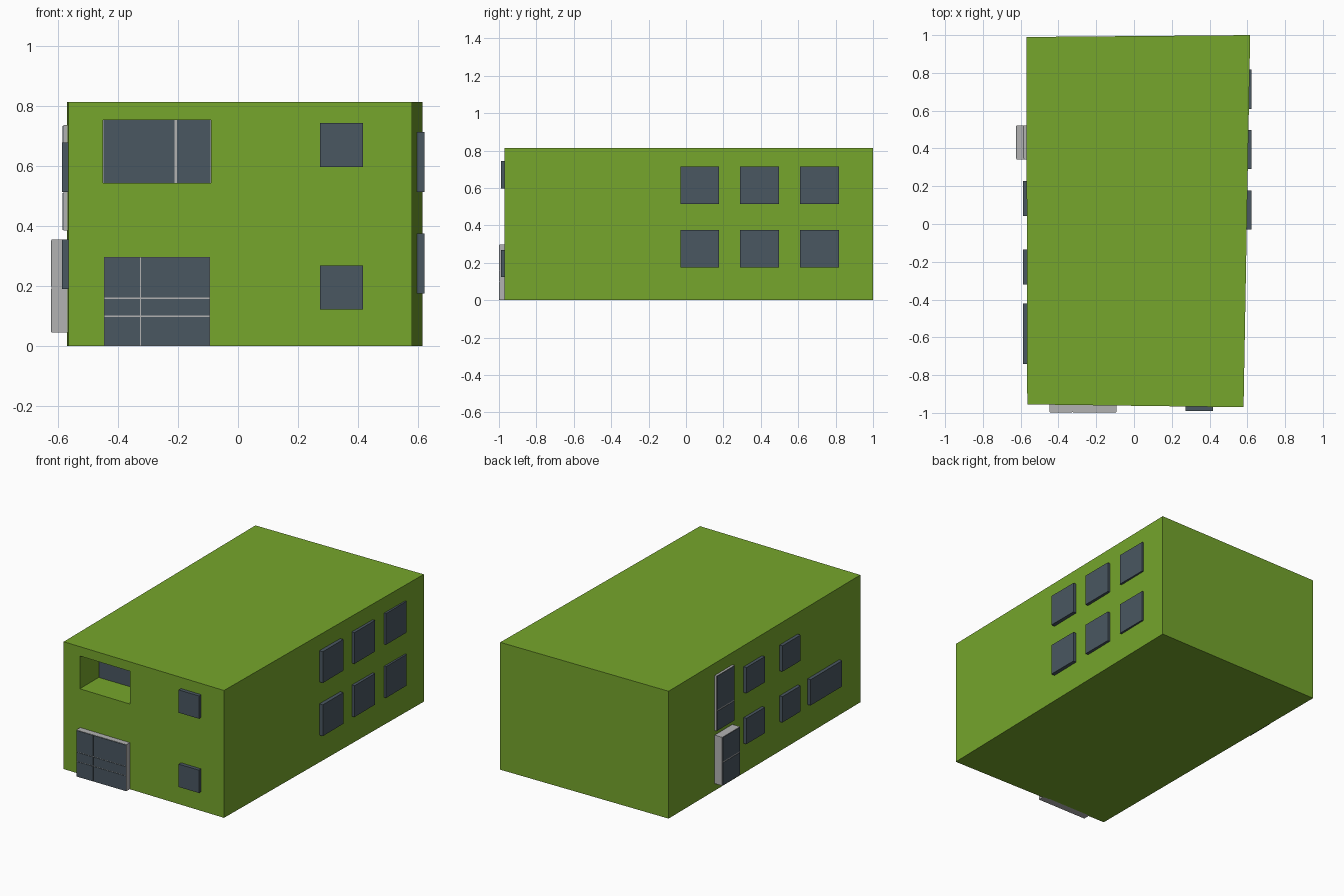
import bpy, bmesh

if "Cube" in bpy.data.objects:
    bpy.data.objects.remove(bpy.data.objects["Cube"])


def material(name, color):
    m = bpy.data.materials.new(name)
    m.diffuse_color = (*color, 1)
    m.use_nodes = True
    m.node_tree.nodes["Principled BSDF"].inputs["Base Color"].default_value = m.diffuse_color
    return m


GREEN = material("green_wall", (0.18, 0.38, 0.025))
GLASS = material("dark_glass", (0.068, 0.095, 0.12))
GREY = material("grey_frame", (0.45, 0.45, 0.45))


def prism(name, footprint, z0, z1, mat):
    """Extrude a counter-clockwise footprint from z0 to z1."""
    bm = bmesh.new()
    low = [bm.verts.new((x, y, z0)) for x, y in footprint]
    top = [bm.verts.new((x, y, z1)) for x, y in footprint]
    bm.faces.new(low[::-1])
    bm.faces.new(top)
    n = len(low)
    for i in range(n):
        j = (i + 1) % n
        bm.faces.new((low[i], low[j], top[j], top[i]))
    me = bpy.data.meshes.new(name)
    bm.to_mesh(me)
    bm.free()
    me.materials.append(mat)
    ob = bpy.data.objects.new(name, me)
    bpy.context.collection.objects.link(ob)
    return ob


def box(name, xs, ys, zs, mat=GLASS):
    (x0, x1), (y0, y1) = xs, ys
    return prism(name, [(x0, y0), (x1, y0), (x1, y1), (x0, y1)], *zs, mat)


def cells(edges, gap):
    """Split an edge list into intervals separated by a frame gap."""
    last = len(edges) - 2
    return [(a + (gap / 2 if i else 0.002), b - (gap / 2 if i < last else 0.002))
            for i, (a, b) in enumerate(zip(edges, edges[1:]))]


# Slightly skewed building block with a recessed balcony
body = prism("building_body", [(-0.565, -0.955), (0.58, -0.97), (0.615, 1.0), (-0.57, 0.99)],
             0, 0.815, GREEN)
BX, BZ, BACK = (-0.45, -0.09), (0.545, 0.755), -0.76
cutter = box("balcony_cutter", BX, (-1.1, BACK), BZ, GREEN)
cutter.hide_render = True
mod = body.modifiers.new("balcony", "BOOLEAN")
mod.operation, mod.solver, mod.object = "DIFFERENCE", "EXACT", cutter
bpy.context.view_layer.objects.active = body
bpy.ops.object.modifier_apply(modifier=mod.name)
bpy.data.objects.remove(cutter)

# Balcony glazing on the recess back wall
box("balcony_frame", BX, (BACK - 0.004, BACK + 0.01), BZ, GREY)
for c in cells([BX[0], -0.208, BX[1]], 0.008):
    box("balcony_pane", c, (BACK - 0.006, BACK), BZ)

# Front entrance
box("entrance_frame", (-0.447, -0.093), (-0.996, -0.95), (0, 0.298), GREY)
for cx in cells([-0.447, -0.325, -0.093], 0.004):
    for cz in cells([0, 0.1, 0.16, 0.298], 0.004):
        box("entrance_pane", cx, (-0.999, -0.99), cz)

# Front windows
for z in (0.123, 0.598):
    box("front_window", (0.273, 0.417), (-0.99, -0.955), (z, z + 0.146))

# Right windows
for y in (-0.03, 0.29, 0.61):
    for z in (0.175, 0.515):
        box("right_window", (0.592, 0.622), (y, y + 0.207), (z, z + 0.2))

# Left windows
for y in (0.043, -0.32):
    for z in (0.19, 0.515):
        box("left_window", (-0.588, -0.56), (y, y + 0.185), (z, z + 0.165))
box("left_wide_window", (-0.588, -0.56), (-0.74, -0.42), (0.19, 0.355))

# Left side door and the stair window above it
for name, x, zs in (("side_door", -0.622, [0.045, 0.195, 0.355]),
                    ("stair_window", -0.583, [0.385, 0.515, 0.737])):
    box(name + "_frame", (x, -0.56), (0.342, 0.522), (zs[0], zs[-1]), GREY)
    for cz in cells(zs, 0.008):
        box(name + "_pane", (x - 0.002, x + 0.004), (0.346, 0.518), cz)
